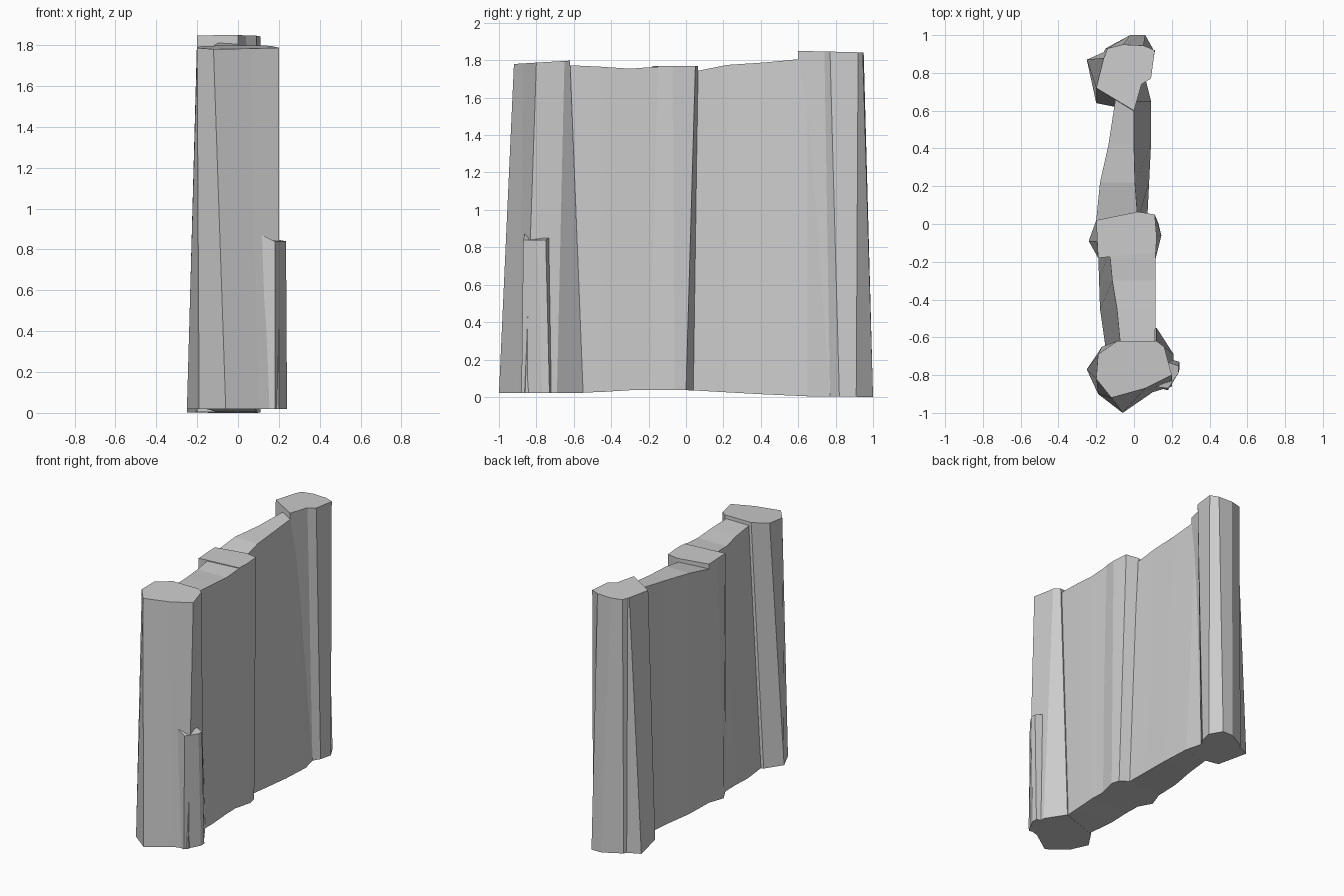
import bpy

if "Cube" in bpy.data.objects:
    bpy.data.objects.remove(bpy.data.objects["Cube"])


def interp(table, v):
    for (a, za), (b, zb) in zip(table, table[1:]):
        if v <= b:
            return za + (zb - za) * max(0, (v - a) / (b - a))
    return table[-1][1]


def base_z(x, y):
    return interp([(-1, .02), (-.55, .02), (-.3, .036), (.02, .036), (.3, .02), (.6, .004), (1, 0)], y)


def make(name, verts, faces):
    me = bpy.data.meshes.new(name)
    me.from_pydata(verts, [], faces)
    ob = bpy.data.objects.new(name, me)
    bpy.context.collection.objects.link(ob)


def loft(name, bottom, top, top_z):
    """Tapered rock column between two matching counter-clockwise outlines."""
    n = len(bottom)
    verts = [(x, y, base_z(x, y)) for x, y in bottom] + [(x, y, top_z(x, y)) for x, y in top]
    faces = [(i, (i + 1) % n, n + (i + 1) % n, n + i) for i in range(n)]
    make(name, verts, faces + [tuple(range(n))[::-1], tuple(range(n, 2 * n))])


def panel(name, stations):
    """Wall slab; station = y, left/right x at base, left/right x at top, top z."""
    verts, faces = [], []
    for y, lb, rb, lt, rt, z in stations:
        verts += [(lb, y, base_z(0, y)), (rb, y, base_z(0, y)), (rt, y, z), (lt, y, z)]
    for s in range(0, len(verts) - 4, 4):
        faces += [(s + i, s + (i + 1) % 4, s + 4 + (i + 1) % 4, s + 4 + i)[::-1] for i in range(4)]
    e = len(verts)
    make(name, verts, faces + [(0, 1, 2, 3), (e - 1, e - 2, e - 3, e - 4)])


# Front pillar
loft("front_pillar",
     [(-.06, -1), (.10, -.89), (.20, -.86), (.21, -.69), (.12, -.55), (-.17, -.65), (-.25, -.77), (-.19, -.90)],
     [(-.12, -.92), (.06, -.87), (.20, -.80), (.16, -.65), (.12, -.62), (-.09, -.62), (-.19, -.69), (-.20, -.82)],
     lambda x, y: interp([(-.92, 1.78), (-.62, 1.798)], y))

# Short block against the front pillar
loft("front_block",
     [(.10, -.86), (.18, -.88), (.24, -.77), (.24, -.73), (.14, -.70)],
     [(.10, -.86), (.18, -.87), (.235, -.79), (.235, -.75), (.14, -.72)],
     lambda x, y: max(.84, .88 - .5 * (x - .10)))

# Middle pillar
loft("middle_pillar",
     [(-.19, -.18), (.11, -.20), (.145, -.06), (.13, 0), (.07, .04), (-.20, .02), (-.24, -.09)],
     [(-.19, -.18), (.115, -.15), (.12, -.07), (.11, .05), (.02, .065), (-.20, .02), (-.195, -.09)],
     lambda x, y: 1.77)

# Back pillar
loft("back_pillar",
     [(-.20, .64), (0, .60), (.06, .77), (.09, .82), (.11, .91), (.06, 1), (-.02, 1), (-.15, .93), (-.16, .91), (-.25, .87)],
     [(-.20, .72), (0, .60), (.04, .74), (.09, .77), (.11, .92), (.05, .945), (-.06, .95), (-.14, .93), (-.155, .89), (-.16, .88)],
     lambda x, y: interp([(.6, 1.85), (.95, 1.842)], y))

# Wall panels between the pillars
panel("front_wall", [
    (-.66, -.15, .11, -.07, .11, 1.775),
    (-.45, -.18, .115, -.09, .115, 1.765),
    (-.30, -.185, .115, -.115, .115, 1.755),
    (-.14, -.19, .11, -.13, .115, 1.766)])
panel("back_wall", [
    (.02, -.20, .07, -.20, .02, 1.735),
    (.22, -.18, .08, -.18, .005, 1.775),
    (.42, -.135, .09, -.135, 0, 1.788),
    (.65, -.10, .09, -.10, 0, 1.81),
    (.77, -.10, .06, -.10, 0, 1.81)])
